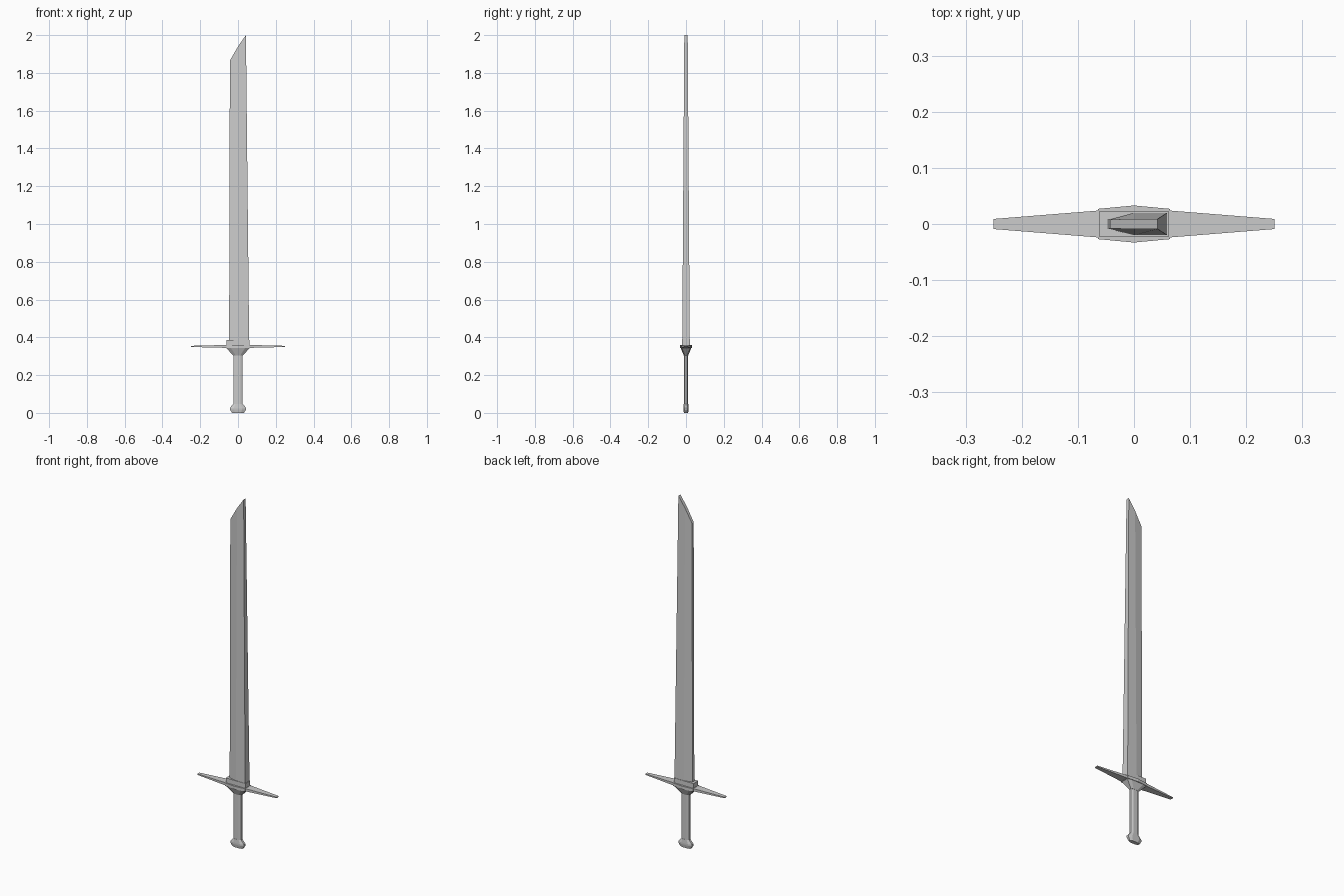
import bpy

if "Cube" in bpy.data.objects:
    bpy.data.objects.remove(bpy.data.objects["Cube"])


def loft(name, rings):
    """Skin closed rings of equal length and cap both ends."""
    n = len(rings[0])
    verts = [p for ring in rings for p in ring]
    faces = [tuple(reversed(range(n))), tuple(range(len(verts) - n, len(verts)))]
    for r in range(len(rings) - 1):
        for i in range(n):
            j = (i + 1) % n
            faces.append((r * n + i, r * n + j, (r + 1) * n + j, (r + 1) * n + i))
    mesh = bpy.data.meshes.new(name)
    mesh.from_pydata(verts, [], faces)
    mesh.update()
    obj = bpy.data.objects.new(name, mesh)
    bpy.context.collection.objects.link(obj)
    return obj


def blade_ring(stations):
    """Mirror (x, half thickness, z) stations from front to back."""
    front = [(x, -y, z) for x, y, z in stations]
    back = [(x, y, z) for x, y, z in reversed(stations)]
    return front + back


def octagon(x, y, z, mx=0.5, my=0.5):
    """Elongated eight-sided ring; mx and my set the corner cuts."""
    a, b = x * mx, y * my
    return [(-a, -y, z), (a, -y, z), (x, -b, z), (x, b, z),
            (a, y, z), (-a, y, z), (-x, b, z), (-x, -b, z)]


def hexagon(x, y_end, y_mid, z):
    return [(-x, -y_end, z), (0, -y_mid, z), (x, -y_end, z),
            (x, y_end, z), (0, y_mid, z), (-x, y_end, z)]


# Single-edged blade with a ridge down the middle and slanted tip
loft("blade", [
    blade_ring([(-0.047, 0.008, 0.37), (0.0, 0.020, 0.37), (0.059, 0.020, 0.37)]),
    blade_ring([(-0.043, 0.008, 1.865), (0.0, 0.009, 1.94), (0.042, 0.009, 2.0)]),
])

# Rectangular collar at the blade root
loft("blade_collar", [hexagon(0.062, 0.022, 0.022, z) for z in (0.355, 0.387)])

# Central guard block
loft("guard_block", [hexagon(0.064, 0.027, 0.033, z) for z in (0.343, 0.36)])

# Tapering guard arms
for side, label in ((-1, "left"), (1, "right")):
    rings = []
    for x, y, z in ((0.05, 0.025, 0.008), (0.25, 0.009, 0.003)):
        ring = [(side * x, -y, 0.352 - z), (side * x, y, 0.352 - z),
                (side * x, y, 0.352 + z), (side * x, -y, 0.352 + z)]
        rings.append(ring if side > 0 else ring[::-1])
    loft("guard_arm_" + label, rings)

# Funnel under the guard, narrowing to the grip
loft("guard_funnel", [octagon(0.026, 0.012, 0.305),
                      octagon(0.062, 0.028, 0.343, 0.6, 0.8)])

# Grip
loft("grip", [octagon(0.024, 0.011, z) for z in (0.04, 0.31)])

# Flared pommel
loft("pommel", [octagon(x, y, z) for x, y, z in (
    (0.032, 0.011, 0.0), (0.043, 0.014, 0.018),
    (0.043, 0.014, 0.027), (0.025, 0.012, 0.048))])
